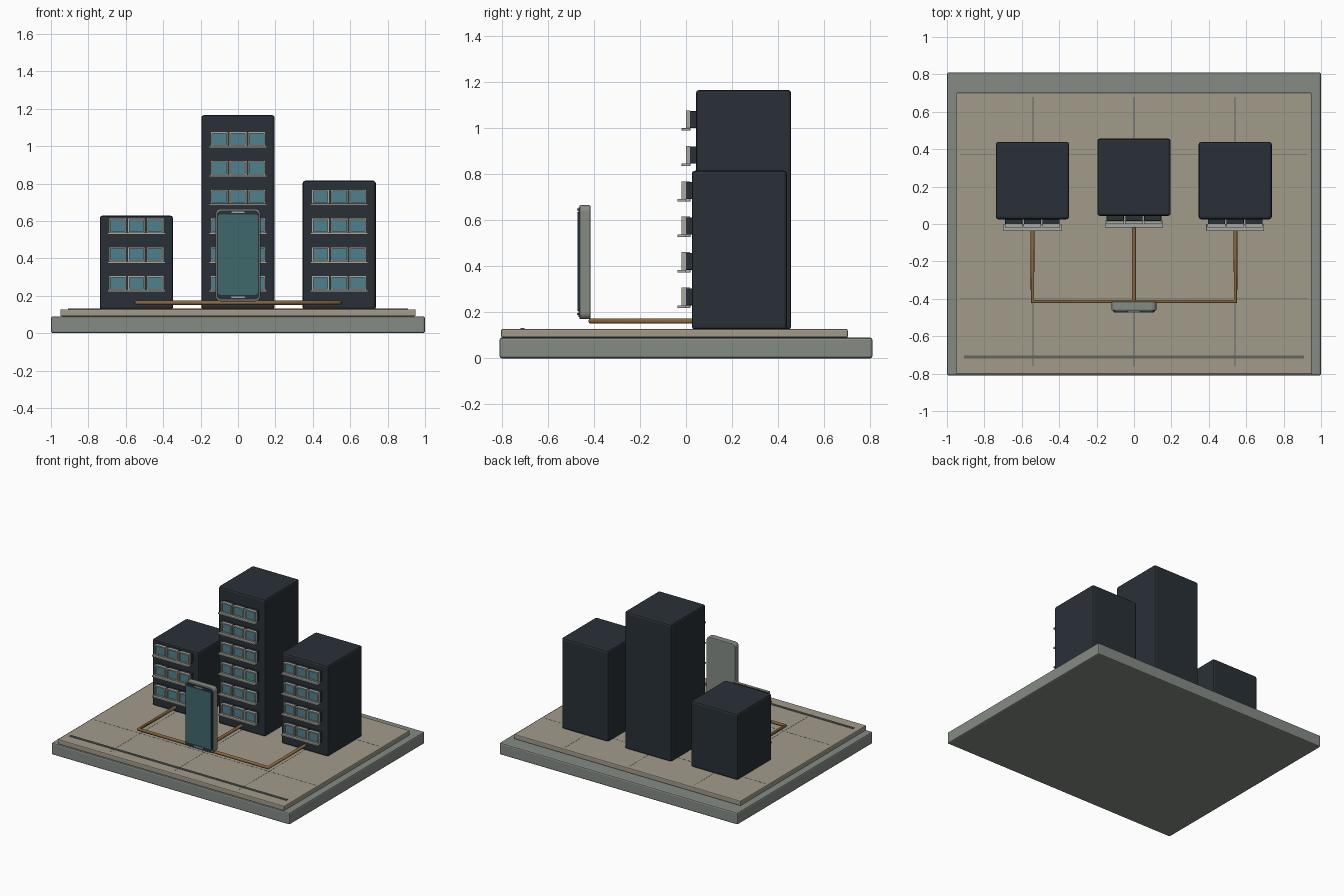
import bpy, bmesh, math

if "Cube" in bpy.data.objects:
    bpy.data.objects.remove(bpy.data.objects["Cube"])


def mat(name, r, g, b):
    m = bpy.data.materials.new(name)
    m.diffuse_color = (r, g, b, 1)
    m.use_nodes = True
    m.node_tree.nodes["Principled BSDF"].inputs["Base Color"].default_value = m.diffuse_color
    return m


STONE = mat("grey_stone", 0.24, 0.26, 0.235)
PAVING = mat("paving", 0.36, 0.33, 0.26)
DARK = mat("dark_wall", 0.022, 0.03, 0.038)
TRIM = mat("pale_trim", 0.40, 0.40, 0.36)
GLASS = mat("window_glass", 0.08, 0.22, 0.27)
SCREEN = mat("screen_glass", 0.05, 0.14, 0.15)
COPPER = mat("copper", 0.25, 0.14, 0.05)
LINE = mat("groove_grey", 0.12, 0.13, 0.12)


def finish(name, bm, material, bevel=0.0, segments=2):
    me = bpy.data.meshes.new(name)
    bm.to_mesh(me)
    bm.free()
    ob = bpy.data.objects.new(name, me)
    bpy.context.collection.objects.link(ob)
    me.materials.append(material)
    if bevel:
        b = ob.modifiers.new("bevel", "BEVEL")
        b.width, b.segments = bevel, segments
        b.limit_method = "ANGLE"
    return ob


def box(name, x, y, z, material, bevel=0.0):
    """Box from (min, max) ranges on each axis."""
    bm = bmesh.new()
    bmesh.ops.create_cube(bm, size=1)
    for v in bm.verts:
        for i, (lo, hi) in enumerate((x, y, z)):
            v.co[i] = lo + (v.co[i] + 0.5) * (hi - lo)
    return finish(name, bm, material, bevel)


def rounded_slab(name, half_w, z0, z1, radius, y0, y1, material, bevel=0.0):
    """Upright slab with rounded corners, extruded along y."""
    bm = bmesh.new()
    zc, hh = (z0 + z1) / 2, (z1 - z0) / 2
    verts = []
    for k in range(4):
        sx, sz = ((1, 1), (-1, 1), (-1, -1), (1, -1))[k]
        for i in range(7):
            a = math.pi / 2 * (k + i / 6)
            verts.append(bm.verts.new((sx * (half_w - radius) + radius * math.cos(a), y0,
                                       zc + sz * (hh - radius) + radius * math.sin(a))))
    face = bm.faces.new(verts)
    ext = bmesh.ops.extrude_face_region(bm, geom=[face])["geom"]
    for v in ext:
        if isinstance(v, bmesh.types.BMVert):
            v.co.y = y1
    bmesh.ops.recalc_face_normals(bm, faces=bm.faces)
    return finish(name, bm, material, bevel)


def frame(name, cx, cz, w, h, t, y0, y1, material):
    """Rectangular window frame as one mesh."""
    bm = bmesh.new()
    rings = []
    for y in (y0, y1):
        for inset in (0, t):
            a, b = w / 2 - inset, h / 2 - inset
            rings.append([bm.verts.new((cx + sx * a, y, cz + sz * b))
                          for sx, sz in ((-1, -1), (1, -1), (1, 1), (-1, 1))])
    for p, q in ((0, 1), (1, 3), (3, 2), (2, 0)):
        for i in range(4):
            j = (i + 1) % 4
            bm.faces.new((rings[p][i], rings[p][j], rings[q][j], rings[q][i]))
    bmesh.ops.recalc_face_normals(bm, faces=bm.faces)
    return finish(name, bm, material)


def pipe(name, points, radius):
    cu = bpy.data.curves.new(name, "CURVE")
    cu.dimensions = "3D"
    cu.bevel_depth, cu.bevel_resolution = radius, 3
    cu.use_fill_caps = True
    sp = cu.splines.new("POLY")
    sp.points.add(len(points) - 1)
    for p, co in zip(sp.points, points):
        p.co = (*co, 1)
    cu.materials.append(COPPER)
    ob = bpy.data.objects.new(name, cu)
    bpy.context.collection.objects.link(ob)
    return ob


# Base, paved plate and paving details
TOP = 0.127
box("base_slab", (-1, 1), (-0.81, 0.81), (0, 0.09), STONE, 0.01)
box("paved_plate", (-0.95, 0.95), (-0.803, 0.703), (0.09, TOP), PAVING, 0.006)
box("front_curb_line", (-0.91, 0.91), (-0.72, -0.702), (0.12, 0.132), LINE, 0.002)
for i, x in enumerate((-0.54, 0, 0.54)):
    box(f"paving_joint_long_{i}", (x - 0.002, x + 0.002), (-0.76, 0.68), (0.12, TOP + 0.0006), LINE)
for i, y in enumerate((-0.4, 0.37)):
    box(f"paving_joint_cross_{i}", (-0.93, 0.93), (y - 0.002, y + 0.002), (0.12, TOP + 0.0006), LINE)


# Towers with rows of windows and sills
def tower(name, cx, front, height, rows):
    box(name + "_tower", (cx - 0.196, cx + 0.196), (front, front + 0.414), (TOP - 0.002, height), DARK, 0.014)
    for r in range(rows):
        z = 0.267 + 0.154 * r
        for c in (-1, 0, 1):
            x, tag = cx + c * 0.1, f"{r}_{c + 1}"
            box(f"{name}_window_box_{tag}", (x - 0.046, x + 0.046), (front - 0.026, front + 0.005),
                (z - 0.037, z + 0.037), DARK, 0.003)
            box(f"{name}_window_pane_{tag}", (x - 0.038, x + 0.038), (front - 0.034, front - 0.02),
                (z - 0.031, z + 0.031), GLASS)
            frame(f"{name}_window_frame_{tag}", x, z, 0.094, 0.08, 0.009,
                  front - 0.044, front - 0.026, TRIM)
        box(f"{name}_sill_{r}", (cx - 0.155, cx + 0.155), (front - 0.062, front - 0.024),
            (z - 0.048, z - 0.037), TRIM, 0.002)


tower("left", -0.543, 0.025, 0.628, 3)
tower("middle", 0.0, 0.043, 1.166, 6)
tower("right", 0.541, 0.025, 0.815, 4)

# Copper pipes linking the handset to the towers
PZ, PY = 0.162, -0.415
pipe("outer_pipe", [(-0.543, 0.03, PZ), (-0.543, PY, PZ), (0.543, PY, PZ), (0.543, 0.03, PZ)], 0.012)
pipe("centre_pipe", [(0, 0.05, PZ), (0, PY, PZ)], 0.012)

# Standing handset
rounded_slab("handset_body", 0.12, 0.17, 0.665, 0.028, -0.463, -0.415, STONE, 0.005)
rounded_slab("handset_bezel", 0.113, 0.18, 0.655, 0.022, -0.468, -0.455, DARK)
rounded_slab("handset_screen", 0.106, 0.205, 0.635, 0.012, -0.472, -0.46, SCREEN)
rounded_slab("handset_speaker", 0.034, 0.642, 0.65, 0.0035, -0.474, -0.46, TRIM)
rounded_slab("handset_home_bar", 0.038, 0.189, 0.197, 0.0035, -0.474, -0.46, TRIM)
